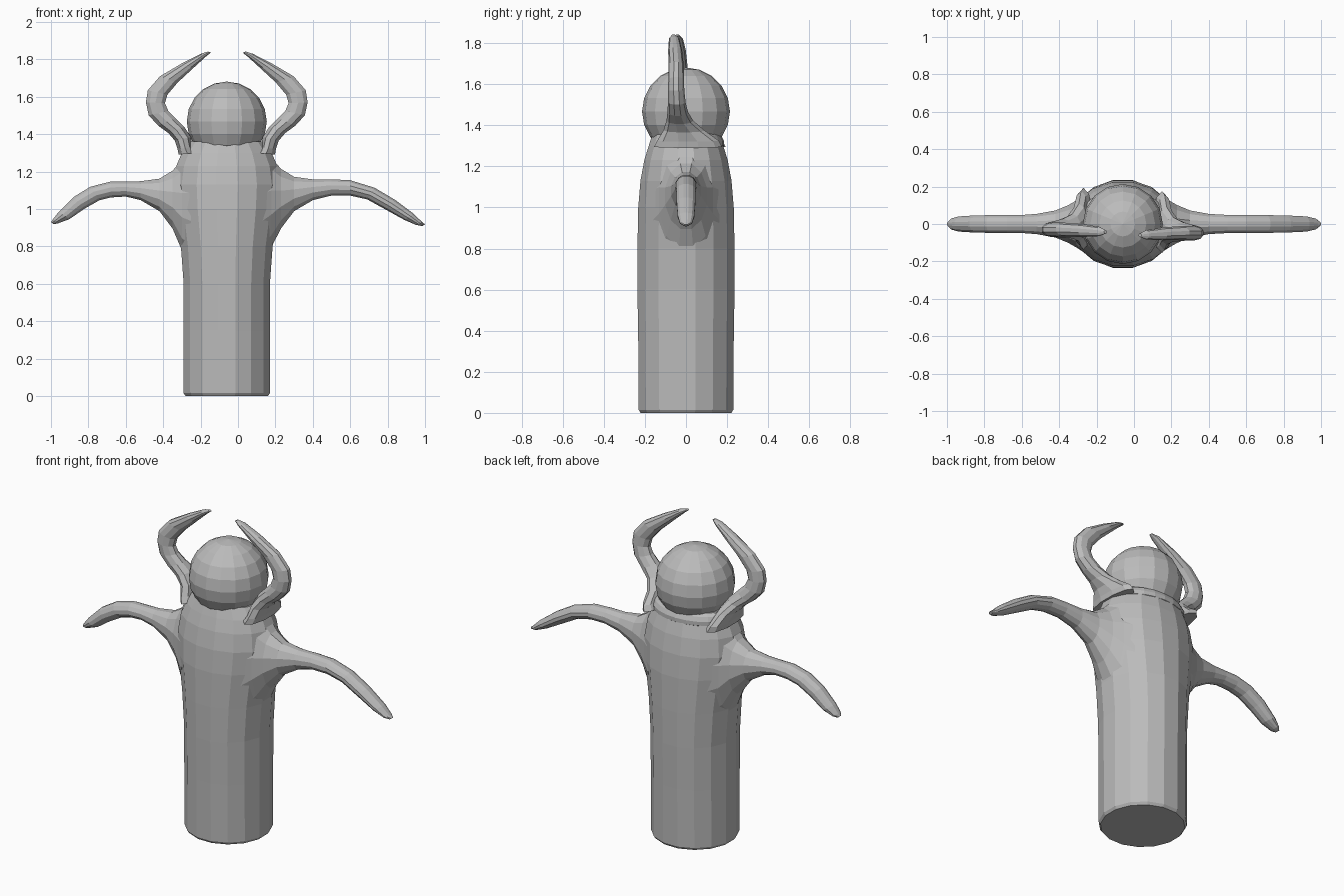
import bpy, bmesh
from math import sin, cos, pi
from mathutils import Vector

if "Cube" in bpy.data.objects:
    bpy.data.objects.remove(bpy.data.objects["Cube"])

AXIS = -0.06  # body centre line in x

clay = bpy.data.materials.new("plain grey")
clay.use_nodes = True
grey = (0.5, 0.5, 0.5, 1)
clay.diffuse_color = grey
clay.node_tree.nodes["Principled BSDF"].inputs["Base Color"].default_value = grey


def finish(name, bm):
    bmesh.ops.recalc_face_normals(bm, faces=bm.faces)
    mesh = bpy.data.meshes.new(name)
    bm.to_mesh(mesh)
    bm.free()
    mesh.materials.append(clay)
    obj = bpy.data.objects.new(name, mesh)
    bpy.context.collection.objects.link(obj)
    return obj


def loft(name, sections, sides):
    """Skin elliptical sections given as (centre, half axis, half axis)."""
    bm = bmesh.new()
    rings = []
    for c, u, v in sections:
        angles = [2 * pi * (i + 0.5) / sides for i in range(sides)]
        rings.append([bm.verts.new(c + u * cos(a) + v * sin(a)) for a in angles])
    for low, high in zip(rings, rings[1:]):
        for i in range(sides):
            j = (i + 1) % sides
            bm.faces.new((low[i], low[j], high[j], high[i]))
    bm.faces.new(rings[0])
    bm.faces.new(rings[-1])
    return finish(name, bm)


def limb(name, spans, sides=10):
    """Each span: two opposite edge points (x, z), y centre, y half width."""
    sections = []
    for xa, za, xb, zb, y, half in spans:
        a, b = Vector((xa, y, za)), Vector((xb, y, zb))
        sections.append(((a + b) / 2, (b - a) / 2, Vector((0, half, 0))))
    return loft(name, sections, sides)


# Body: height, half width, half depth
profile = [(0, .225, .225), (.015, .235, .235), (.35, .235, .237),
           (.6, .235, .241), (.8, .25, .241), (1.0, .28, .237),
           (1.13, .29, .226), (1.23, .275, .207), (1.3, .245, .185),
           (1.36, .2, .165)]
loft("body", [(Vector((AXIS, 0, z)), Vector((rx, 0, 0)), Vector((0, ry, 0)))
              for z, rx, ry in profile], 16)

# Arms: x, top, bottom, half depth
left_arm = [(.13, 1.3, .72, .17), (.18, 1.28, .79, .135), (.23, 1.22, .89, .105),
            (.3, 1.175, .985, .075), (.4, 1.16, 1.045, .056),
            (.5, 1.16, 1.07, .05), (.6, 1.155, 1.07, .05)]
right_arm = [(-.25, 1.3, .72, .17), (-.3, 1.27, .77, .135), (-.35, 1.21, .89, .105),
             (-.42, 1.165, .985, .075), (-.52, 1.15, 1.045, .056),
             (-.6, 1.148, 1.065, .05), (-.68, 1.148, 1.06, .05)]
# Drooping forearms, as slanted spans
left_tip = [(.73, 1.115, .69, 1.05, 0, .049), (.84, 1.05, .79, .995, 0, .047),
            (.94, .975, .89, .94, 0, .042), (.985, .93, .95, .915, 0, .03),
            (1.0, .918, .985, .908, 0, .012)]
right_tip = [(-.79, 1.12, -.74, 1.045, 0, .049), (-.88, 1.065, -.82, 1.0, 0, .047),
             (-.96, .985, -.9, .945, 0, .042), (-.99, .945, -.96, .923, 0, .03),
             (-1.0, .93, -.985, .918, 0, .012)]
for name, root, tip in (("left_arm", left_arm, left_tip),
                        ("right_arm", right_arm, right_tip)):
    limb(name, [(x, top, x, low, 0, half) for x, top, low, half in root] + tip, 12)

# Horns: wide saddle base tapering into a curved spike
horn = [(.1, 1.3, .2, 1.29, .01, .165), (.12, 1.33, .205, 1.32, .01, .15),
        (.13, 1.385, .22, 1.365, -.01, .1), (.165, 1.44, .255, 1.405, -.03, .065),
        (.21, 1.485, .31, 1.445, -.04, .05), (.25, 1.525, .36, 1.5, -.045, .043),
        (.268, 1.565, .375, 1.57, -.048, .04), (.255, 1.61, .365, 1.635, -.048, .038),
        (.2, 1.675, .3, 1.71, -.048, .037), (.12, 1.75, .18, 1.78, -.053, .034),
        (.05, 1.815, .08, 1.83, -.058, .025), (.025, 1.835, .04, 1.842, -.06, .01)]
limb("left_horn", horn)
limb("right_horn", [(2 * AXIS - xa, za, 2 * AXIS - xb, zb, y + .018, h)
                    for xa, za, xb, zb, y, h in horn])

# Collar joining the horn bases behind the neck
collar = []
for i in range(11):
    a = pi * (0.08 + 0.84 * i / 10)
    out = Vector((cos(a), sin(a), 0))
    centre = Vector((AXIS + .225 * cos(a), .165 * sin(a), 1.325))
    collar.append((centre, out * .022 - Vector((0, 0, .014)), Vector((0, 0, .03))))
loft("collar", collar, 8)

# Head
bm = bmesh.new()
bmesh.ops.create_uvsphere(bm, u_segments=16, v_segments=10, radius=.214)
bmesh.ops.translate(bm, verts=bm.verts, vec=(AXIS, 0, 1.467))
finish("head", bm)
